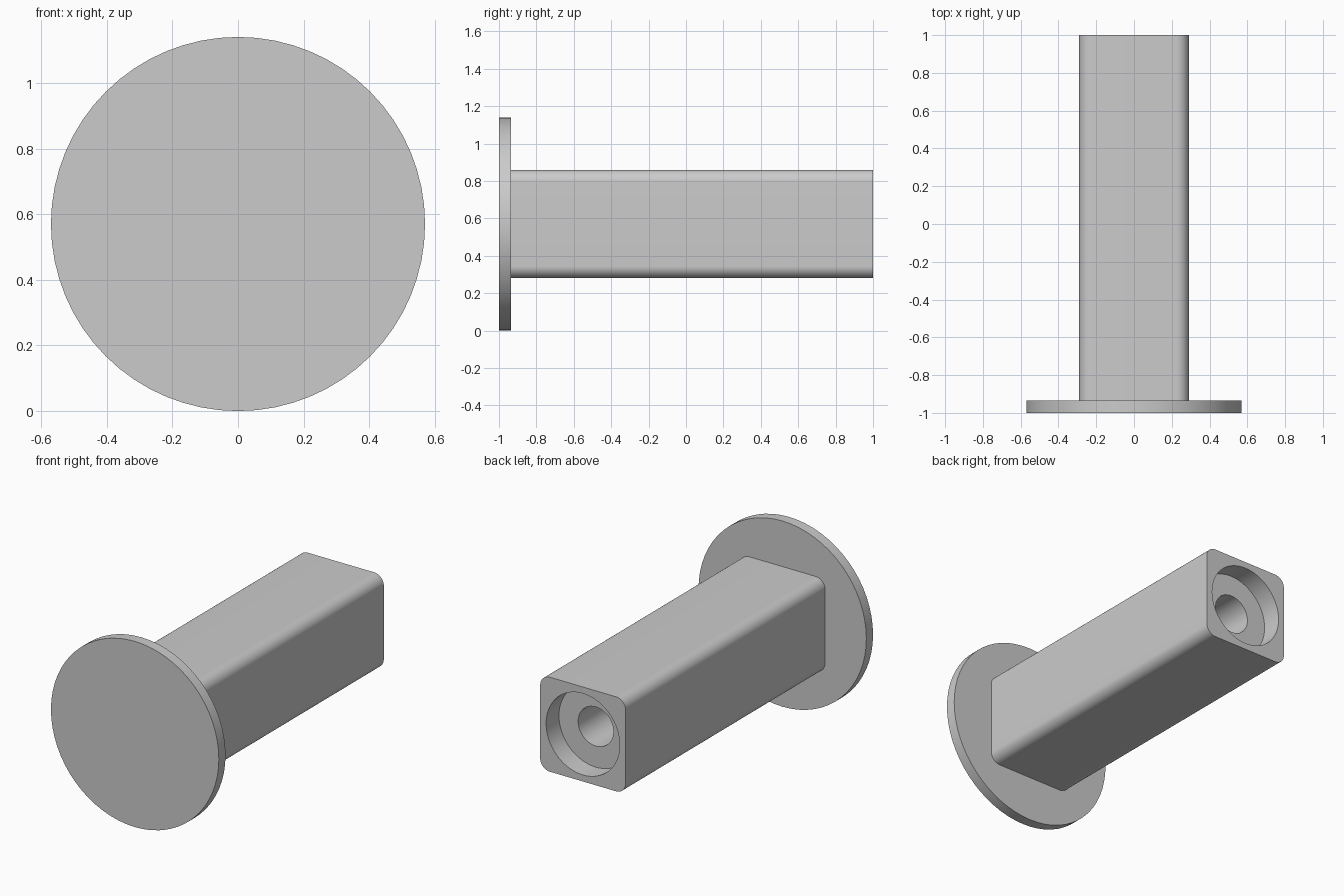
import bpy, bmesh, math

cube = bpy.data.objects.get("Cube")
if cube:
    bpy.data.objects.remove(cube, do_unlink=True)

CENTRE_Z = 0.57
STEPS = 16            # points in each quarter turn
BACK, PLATE_BACK, FRONT = 1.0, -0.935, -1.0

grey = bpy.data.materials.new("plain grey")
grey.use_nodes = True
colour = (0.6, 0.6, 0.6, 1)
grey.diffuse_color = colour
grey.node_tree.nodes["Principled BSDF"].inputs["Base Color"].default_value = colour


def circle(radius):
    """Points round the axis, in x and z."""
    turn = math.tau / (4 * STEPS)
    return [(radius * math.cos(i * turn), radius * math.sin(i * turn))
            for i in range(4 * STEPS)]


def rounded_square(half, corner):
    """Same number of points as a circle, gathered in the four corners."""
    points = []
    for quarter in range(4):
        middle = math.pi / 4 + quarter * math.pi / 2
        reach = (half - corner) * math.sqrt(2)
        for i in range(STEPS):
            a = quarter * math.pi / 2 + i / (STEPS - 1) * math.pi / 2
            points.append((reach * math.cos(middle) + corner * math.cos(a),
                           reach * math.sin(middle) + corner * math.sin(a)))
    return points


def loft(name, sections):
    """Join (outline, y) sections in order and cap both ends."""
    bm = bmesh.new()
    rings = [[bm.verts.new((x, y, CENTRE_Z + z)) for x, z in outline]
             for outline, y in sections]
    for a, b in zip(rings, rings[1:]):
        for i in range(len(a)):
            bm.faces.new((a[i - 1], a[i], b[i], b[i - 1]))
    bm.faces.new(rings[0])
    bm.faces.new(rings[-1])
    bmesh.ops.recalc_face_normals(bm, faces=bm.faces)
    mesh = bpy.data.meshes.new(name)
    bm.to_mesh(mesh)
    bm.free()
    mesh.materials.append(grey)
    obj = bpy.data.objects.new(name, mesh)
    bpy.context.collection.objects.link(obj)
    bpy.ops.object.select_all(action="DESELECT")
    obj.select_set(True)
    bpy.context.view_layer.objects.active = obj
    bpy.ops.object.shade_smooth_by_angle(angle=math.radians(30))
    return obj


# Round plate at the front
plate = circle(CENTRE_Z)
loft("front_plate", [(plate, FRONT), (plate, PLATE_BACK)])

# Square bar with a stepped hole sunk into its back end
bar = rounded_square(0.29, 0.065)
recess, bore = circle(0.25), circle(0.12)
RECESS_FLOOR = BACK - 0.125
BORE_FLOOR = PLATE_BACK + 0.1
loft("square_bar", [(bar, PLATE_BACK), (bar, BACK),
                    (recess, BACK), (recess, RECESS_FLOOR),
                    (bore, RECESS_FLOOR), (bore, BORE_FLOOR)])
